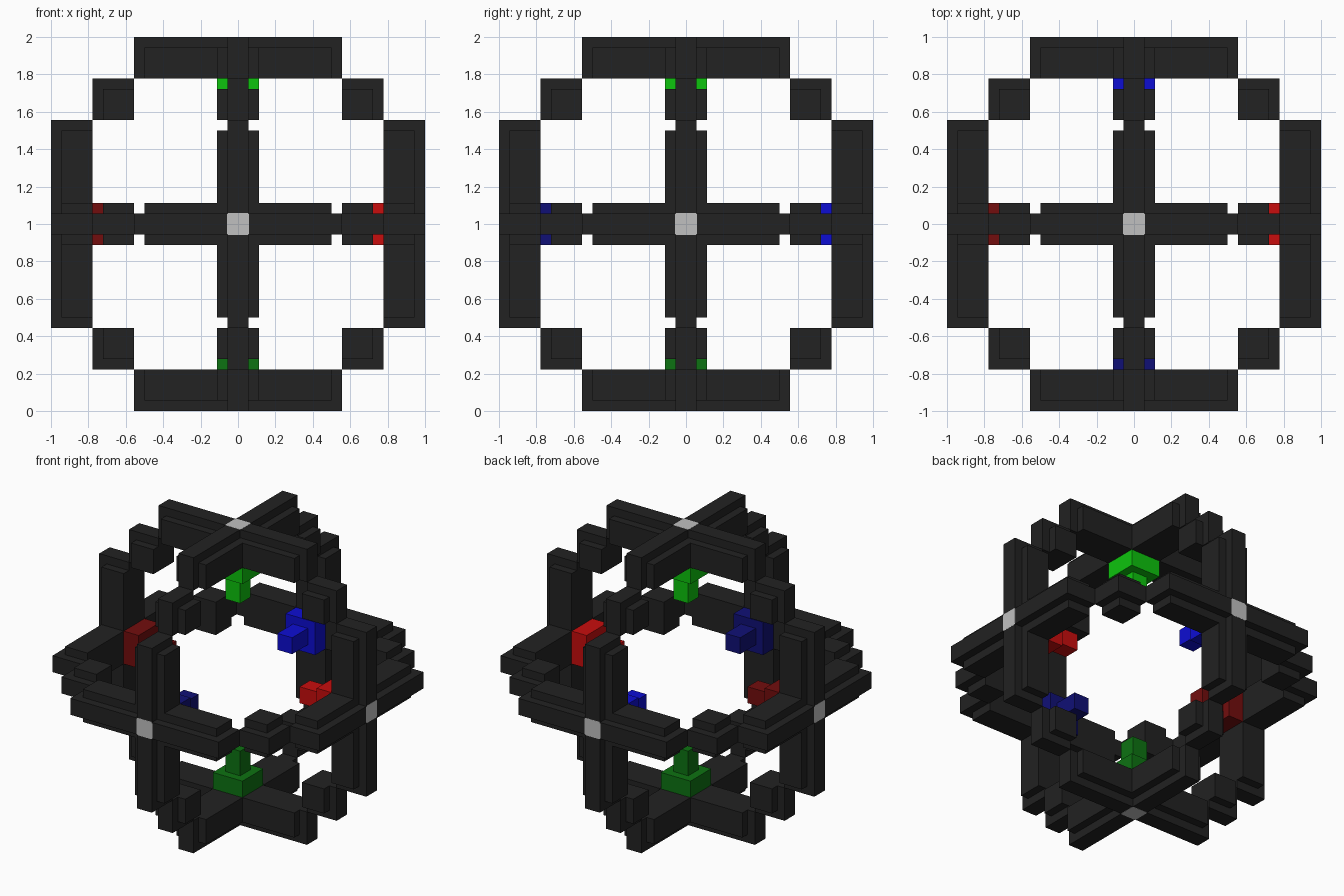
import bpy
import bmesh
from mathutils import Vector

if "Cube" in bpy.data.objects:
    bpy.data.objects.remove(bpy.data.objects["Cube"], do_unlink=True)

U = 0.999 / 18          # grid step of the blocky design
CENTRE = Vector((0, 0, 1))


def material(name, rgb):
    m = bpy.data.materials.new(name)
    m.use_nodes = True
    m.diffuse_color = (*rgb, 1)
    m.node_tree.nodes["Principled BSDF"].inputs["Base Color"].default_value = (*rgb, 1)
    return m


CHARCOAL = material("charcoal", (0.016, 0.016, 0.016))
GREY = material("light grey", (0.53, 0.53, 0.53))
# Colours by axis and side of the emitters
EMITTER = {
    (0, 1): material("bright red", (0.58, 0.004, 0.004)),
    (0, -1): material("dark red", (0.17, 0.004, 0.004)),
    (1, 1): material("bright blue", (0.004, 0.004, 0.65)),
    (1, -1): material("dark blue", (0.005, 0.005, 0.18)),
    (2, 1): material("bright green", (0.004, 0.55, 0.004)),
    (2, -1): material("dark green", (0.004, 0.17, 0.006)),
}
NAMES = {(0, 1): "left", (0, -1): "right", (1, 1): "back",
         (1, -1): "front", (2, 1): "top", (2, -1): "bottom"}


def box(bm, spans):
    """Add a box; spans maps each axis to (low, high) in grid steps."""
    lo = Vector([min(spans[i]) for i in range(3)])
    hi = Vector([max(spans[i]) for i in range(3)])
    verts = bmesh.ops.create_cube(bm, size=1)["verts"]
    for v in verts:
        v.co = Vector([(lo[i] + hi[i]) / 2 + v.co[i] * (hi[i] - lo[i])
                       for i in range(3)]) * U
    return verts


def build(name, mat, boxes, chamfer_axis=None):
    bm = bmesh.new()
    for spans in boxes:
        box(bm, spans)
    if chamfer_axis is not None:
        edges = [e for e in bm.edges
                 if abs((e.verts[0].co - e.verts[1].co).normalized()[chamfer_axis]) > 0.9]
        bmesh.ops.bevel(bm, geom=edges, offset=0.008, segments=1, affect='EDGES')
    bmesh.ops.recalc_face_normals(bm, faces=bm.faces)
    mesh = bpy.data.meshes.new(name)
    bm.to_mesh(mesh)
    bm.free()
    mesh.materials.append(mat)
    ob = bpy.data.objects.new(name, mesh)
    ob.location = CENTRE
    bpy.context.collection.objects.link(ob)


def side(s, a, b):
    return (s * a, s * b)


# Three perpendicular rings, each of four stepped bars and four stepped corners
for n, ring in enumerate(("side_ring", "front_ring", "level_ring")):
    a, b = [i for i in range(3) if i != n]
    for along, across in ((a, b), (b, a)):
        for s in (1, -1):
            build(f"{ring}_{NAMES[along, s]}_bar", CHARCOAL, [
                {along: side(s, 14, 18), across: (-10, 10), n: (-1, 1)},
                {along: side(s, 14, 17), across: (-9, 9), n: (-2, 2)}])
    for s in (1, -1):
        for t in (1, -1):
            build(f"{ring}_{NAMES[a, s]}_{NAMES[b, t]}_corner", CHARCOAL, [
                {a: side(s, 10, 14), b: side(t, 10, 14), n: (-1, 1)},
                {a: side(s, 10, 13), b: side(t, 10, 13), n: (-2, 2)}])

# Coloured emitters pointing inward, and grey caps on the outside
for (axis, s), mat in EMITTER.items():
    p, q = [i for i in range(3) if i != axis]
    build(f"{NAMES[axis, s]}_emitter", mat, [
        {axis: side(s, 12, 14), p: (-2, 2), q: (-2, 2)},
        {axis: side(s, 9, 12), p: (-1, 1), q: (-1, 1)}])
    build(f"{NAMES[axis, s]}_cap", GREY, [
        {axis: side(s, 17.95, 18.018), p: (-1.06, 1.06), q: (-1.06, 1.06)}],
        chamfer_axis=axis)
